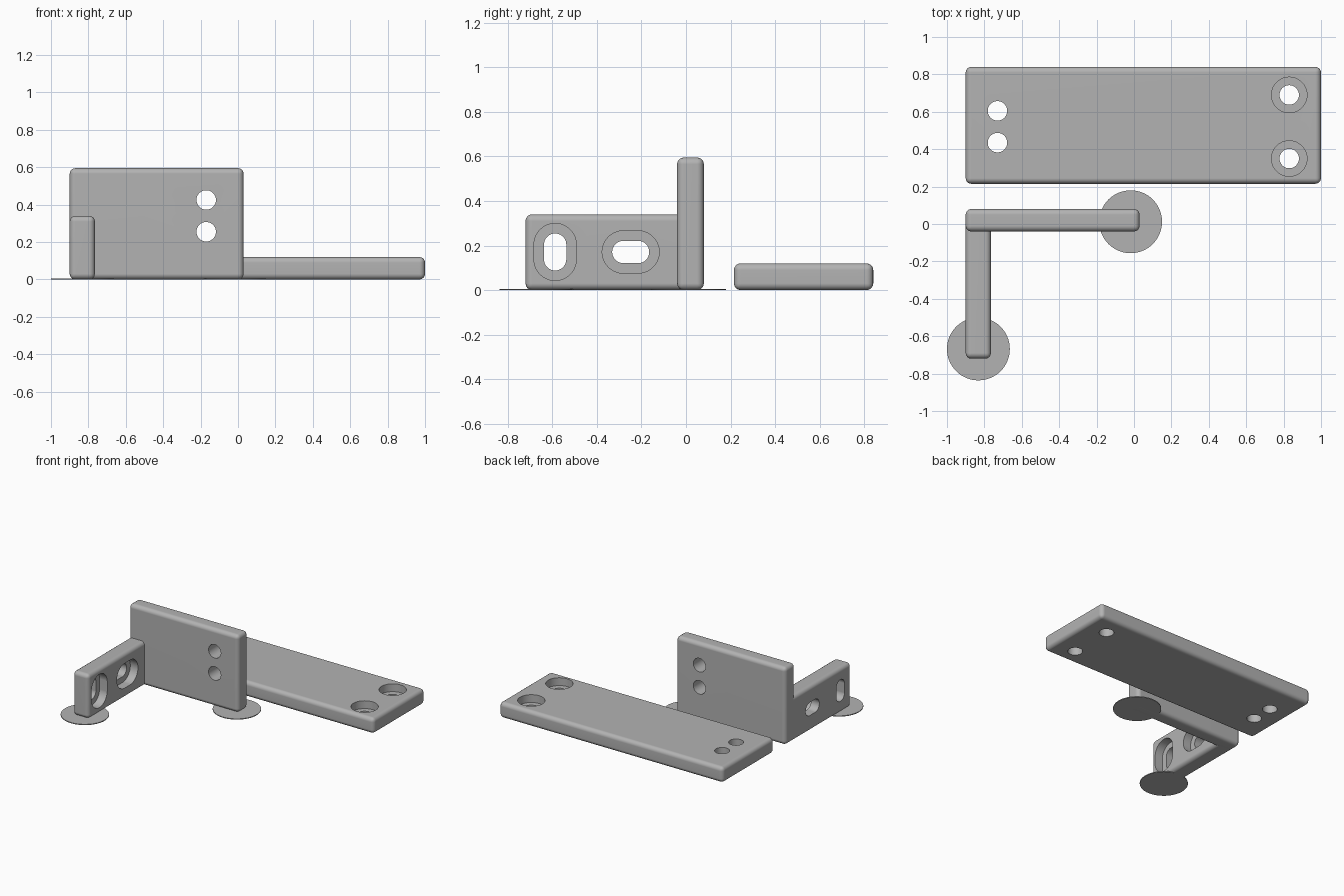
import bpy
import bmesh
from math import pi, cos, sin, radians
from mathutils import Matrix, Vector

old = bpy.data.objects.get("Cube")
if old:
    bpy.data.objects.remove(old, do_unlink=True)

grey = bpy.data.materials.new("plain grey")
grey.use_nodes = True
colour = (0.45, 0.45, 0.45, 1)
grey.diffuse_color = colour
grey.node_tree.nodes["Principled BSDF"].inputs["Base Color"].default_value = colour


def make_object(name, bm):
    bmesh.ops.recalc_face_normals(bm, faces=bm.faces)
    mesh = bpy.data.meshes.new(name)
    bm.to_mesh(mesh)
    bm.free()
    mesh.materials.append(grey)
    obj = bpy.data.objects.new(name, mesh)
    bpy.context.collection.objects.link(obj)
    return obj


def activate(obj):
    bpy.ops.object.select_all(action="DESELECT")
    obj.select_set(True)
    bpy.context.view_layer.objects.active = obj


def rounded_box(name, low, high, radius=0.03):
    """Box between two corners with every edge rounded."""
    low, high = Vector(low), Vector(high)
    bm = bmesh.new()
    bmesh.ops.create_cube(bm, size=1, matrix=Matrix.Translation((low + high) / 2)
                          @ Matrix.Diagonal((*(high - low), 1)))
    bmesh.ops.bevel(bm, geom=bm.edges[:], offset=radius, segments=4,
                    profile=0.5, affect="EDGES")
    return make_object(name, bm)


def slot_cutter(centre, axis, start, end, radius, half_straight=0, along=None):
    """Round or elongated prism running from start to end on the given axis."""
    u, v = [i for i in range(3) if i != axis]
    bm = bmesh.new()
    ring = []
    for i in range(48):
        a = 2 * pi * (i + 0.5) / 48
        offset = [radius * cos(a), radius * sin(a)]
        if along is not None:
            k = (u, v).index(along)
            offset[k] += half_straight if offset[k] > 0 else -half_straight
        p = [0, 0, 0]
        p[axis] = start
        p[u] = centre[0] + offset[0]
        p[v] = centre[1] + offset[1]
        ring.append(bm.verts.new(p))
    face = bm.faces.new(ring)
    extruded = bmesh.ops.extrude_face_region(bm, geom=[face])["geom"]
    shift = Vector((0, 0, 0))
    shift[axis] = end - start
    bmesh.ops.translate(bm, vec=shift,
                        verts=[g for g in extruded if isinstance(g, bmesh.types.BMVert)])
    cutter = make_object("hole_cutter", bm)
    cutter.hide_render = True
    return cutter


def cut(obj, cutters):
    for cutter in cutters:
        mod = obj.modifiers.new("hole", "BOOLEAN")
        mod.operation = "DIFFERENCE"
        mod.solver = "EXACT"
        mod.object = cutter
        activate(obj)
        bpy.ops.object.modifier_apply(modifier=mod.name)
        bpy.data.objects.remove(cutter, do_unlink=True)


def finish(obj):
    activate(obj)
    bpy.ops.object.shade_smooth_by_angle(angle=radians(35))
    mod = obj.modifiers.new("flat_face_normals", "WEIGHTED_NORMAL")
    mod.keep_sharp = True


X, Y, Z = range(3)
HOLE, RECESS = 0.052, 0.095

# Flat plate with two plain holes and two counterbored holes
base = rounded_box("base_plate", (-0.9, 0.215, 0), (1, 0.84, 0.12))
for y in (0.435, 0.605):
    cut(base, [slot_cutter((-0.73, y), Z, -0.1, 0.3, HOLE)])
for y in (0.35, 0.69):
    cut(base, [slot_cutter((0.83, y), Z, 0.06, 0.3, RECESS),
               slot_cutter((0.83, y), Z, -0.1, 0.3, HOLE)])
finish(base)

# Upright plate with two plain holes
upright = rounded_box("upright_plate", (-0.9, -0.04, 0), (0.03, 0.08, 0.595))
for z in (0.255, 0.425):
    cut(upright, [slot_cutter((-0.17, z), Y, -0.3, 0.3, HOLE)])
finish(upright)

# Side arm with one upright and one lengthwise recessed slot
arm = rounded_box("side_arm", (-0.9, -0.72, 0), (-0.765, 0.03, 0.34))
for y, along in ((-0.587, Z), (-0.248, Y)):
    cut(arm, [slot_cutter((y, 0.171), X, -0.83, -0.5, RECESS, 0.033, along),
              slot_cutter((y, 0.171), X, -1.2, -0.5, 0.05, 0.033, along)])
finish(arm)

# Thin round pads under the free corners
for name, x, y in (("arm_pad", -0.832, -0.668), ("upright_pad", -0.018, 0.012)):
    bm = bmesh.new()
    bmesh.ops.create_cone(bm, cap_ends=True, segments=64, radius1=0.168, radius2=0.168,
                          depth=0.006, matrix=Matrix.Translation((x, y, 0.003)))
    finish(make_object(name, bm))
